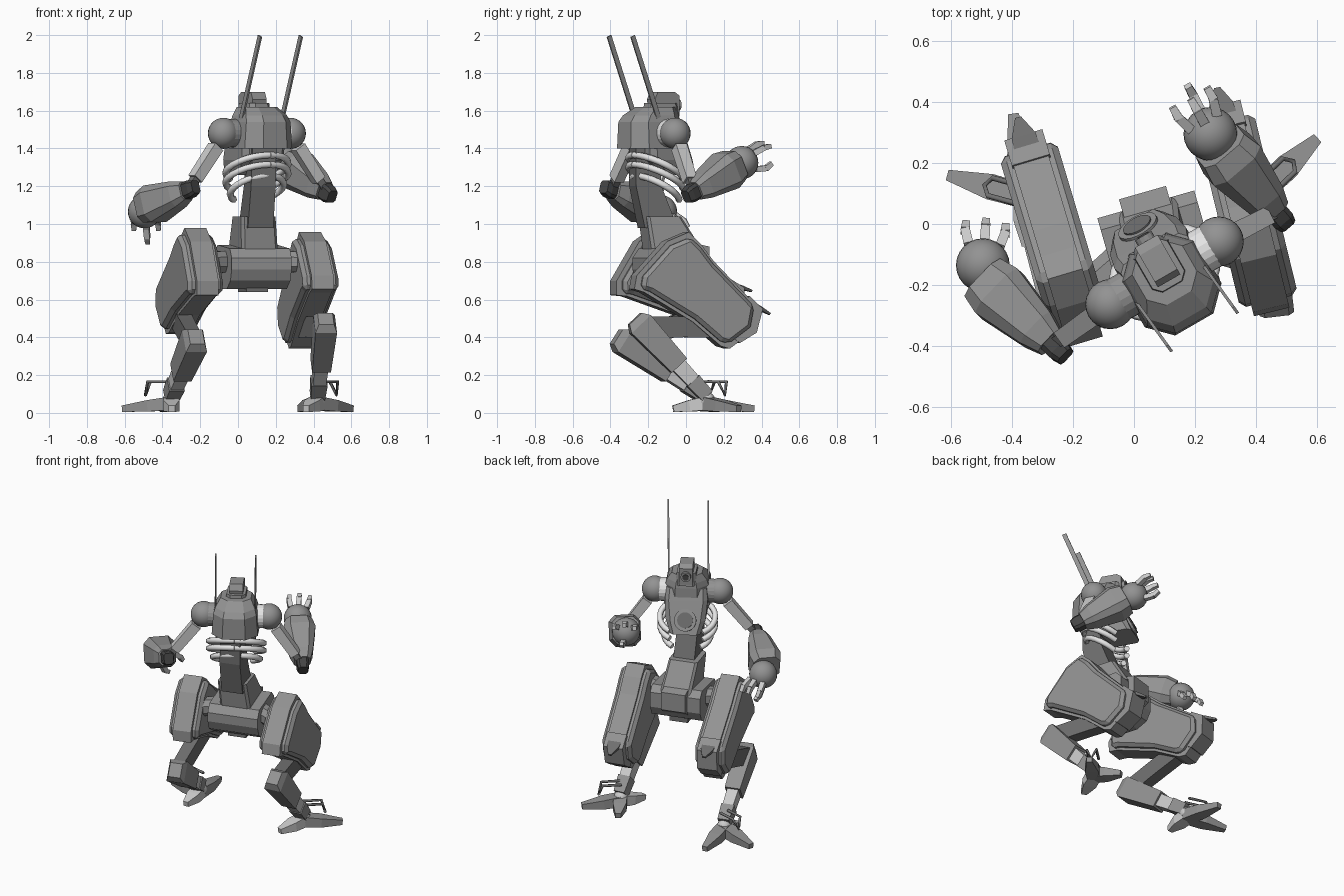
import bpy, bmesh, math
from mathutils import Vector as V

if "Cube" in bpy.data.objects:
    bpy.data.objects.remove(bpy.data.objects["Cube"])


def mat(name, g):
    m = bpy.data.materials.new(name)
    m.diffuse_color = (g, g, g, 1)
    m.use_nodes = True
    m.node_tree.nodes["Principled BSDF"].inputs["Base Color"].default_value = m.diffuse_color
    return m


GREY = mat("mid grey", 0.29)
DARK = mat("dark grey", 0.16)
BLACK = mat("charcoal", 0.06)
PALE = mat("pale grey", 0.6)
WHITE = mat("off white", 0.78)
UP = V((0, 0, 1))


def finish(name, bm, m, smooth=False):
    bmesh.ops.recalc_face_normals(bm, faces=bm.faces)
    me = bpy.data.meshes.new(name)
    bm.to_mesh(me)
    bm.free()
    me.materials.append(m)
    for p in me.polygons:
        p.use_smooth = smooth
    ob = bpy.data.objects.new(name, me)
    bpy.context.collection.objects.link(ob)
    return ob


def loft(name, secs, X, Y, m, k=0.0):
    """secs: (centre, width, height); k chamfers the corners."""
    bm = bmesh.new()
    rings = []
    for c, w, h in secs:
        q, a, b = k * min(w, h), w / 2, h / 2
        if k:
            pts = [(a, -b + q), (a, b - q), (a - q, b), (-a + q, b),
                   (-a, b - q), (-a, -b + q), (-a + q, -b), (a - q, -b)]
        else:
            pts = [(a, -b), (a, b), (-a, b), (-a, -b)]
        rings.append([bm.verts.new(c + X * x + Y * y) for x, y in pts])
    for r, s in zip(rings, rings[1:]):
        for i in range(len(r)):
            j = (i + 1) % len(r)
            bm.faces.new((r[i], r[j], s[j], s[i]))
    bm.faces.new(rings[0])
    bm.faces.new(rings[-1])
    return finish(name, bm, m)


def beam(name, a, b, secs, m, k=0.0, up=UP):
    """Lofted bar from a to b; secs: (fraction, width, height)."""
    a, b = V(a), V(b)
    d = (b - a).normalized()
    X = d.cross(up).normalized()
    return loft(name, [(a.lerp(b, t), w, h) for t, w, h in secs], X, X.cross(d), m, k)


def slab(name, prof, o, X, Y, N, thick, m):
    """Profile in the X/Y plane extruded along N, centred on o."""
    bm = bmesh.new()
    lo, hi = [[bm.verts.new(o + X * x + Y * y + N * s * thick / 2) for x, y in prof] for s in (-1, 1)]
    bm.faces.new(lo)
    bm.faces.new(hi)
    for i in range(len(lo)):
        j = (i + 1) % len(lo)
        bm.faces.new((lo[i], lo[j], hi[j], hi[i]))
    return finish(name, bm, m)


def ball(name, c, r, m):
    bm = bmesh.new()
    bmesh.ops.create_uvsphere(bm, u_segments=24, v_segments=14, radius=r)
    bmesh.ops.translate(bm, verts=bm.verts, vec=V(c))
    return finish(name, bm, m, True)


def disc(name, c, n, r, depth, m, seg=20):
    n = V(n).normalized()
    X = n.orthogonal().normalized()
    Y = n.cross(X)
    prof = [(r * math.cos(i * math.tau / seg), r * math.sin(i * math.tau / seg)) for i in range(seg)]
    return slab(name, prof, V(c), X, Y, n, depth, m)


def tube(name, pts, r, m):
    cu = bpy.data.curves.new(name, 'CURVE')
    cu.dimensions = '3D'
    cu.bevel_depth, cu.bevel_resolution = r, 1
    sp = cu.splines.new('POLY')
    sp.points.add(len(pts) - 1)
    for p, q in zip(sp.points, pts):
        p.co = (*q, 1)
    cu.use_fill_caps = True
    cu.materials.append(m)
    bpy.context.collection.objects.link(bpy.data.objects.new(name, cu))


# Torso frame, turned 30 degrees; U to its right, F forward
a = math.radians(30)
U, F = V((math.cos(a), math.sin(a), 0)), V((-math.sin(a), math.cos(a), 0))


def T(u, v, z):
    return V((0.10, -0.16, z)) + U * u + F * v


# Shoulder hood, chest, head
loft("shoulder_hood", [(T(0, -.04, 1.40), .29, .31), (T(0, -.04, 1.54), .27, .30),
                       (T(0, -.03, 1.575), .25, .27), (T(0, 0, 1.62), .19, .19)], U, F, GREY, .25)
loft("chest", [(T(0, .0, 1.53), .25, .18), (T(0, .01, 1.46), .27, .22),
               (T(0, .04, 1.34), .25, .26), (T(0, .10, 1.26), .19, .20)], U, F, GREY, .12)
cn = F * .9 + UP * .43
disc("chest_port_rim", T(0, .165, 1.345), cn, .07, .03, GREY)
disc("chest_port", T(0, .168, 1.347), cn, .05, .034, DARK)
loft("neck", [(T(0, .03, 1.56), .14, .18), (T(0, .03, 1.64), .12, .16)], U, F, GREY, .2)
slab("head", [(-.02, 1.6), (-.03, 1.66), (-.01, 1.70), (.09, 1.70), (.12, 1.68), (.12, 1.57), (.08, 1.57)],
     T(0, 0, 0), F, UP, U, .085, GREY)
disc("eye_rim", T(0, .125, 1.63), F, .032, .03, GREY, 14)
disc("eye", T(0, .13, 1.63), F, .02, .03, BLACK, 14)

# Antennas and shoulders
for s, side in ((-1, "left"), (1, "right")):
    slab(side + "_antenna", [(-.035, 1.55), (-.065, 1.55), (-.235, 1.99), (-.21, 2.0)],
         T(s * .125 - .007, 0, 0), F - U * .1, UP, U, .01, GREY)
    disc(side + "_shoulder_collar", T(s * .15, 0, 1.48), U, .075, .06, WHITE if s > 0 else GREY)
    ball(side + "_shoulder_ball", T(s * .205, 0, 1.48), .082, GREY)

# Ribs: loops hanging forward and down from the spine
for i, (z, r) in enumerate(((1.365, .175), (1.315, .175), (1.255, .15))):
    for s in (-1, 1):
        pts = [T(s * r * math.sin(t), .0 - r * .75 * math.cos(t), z - .07 * (1 - math.cos(t)))
               for t in [math.pi * j / 10 * .8 for j in range(11)]]
        tube(f"rib_{i}_{s}", pts, .019, WHITE)

# Spine, abdomen, pelvis (turned 16 degrees)
a = math.radians(16)
PX, PY = V((math.cos(a), math.sin(a), 0)), V((-math.sin(a), math.cos(a), 0))
loft("spine", [(V((.125, -.225, 1.45)), .13, .12), (V((.115, -.215, 1.2)), .135, .14),
               (V((.095, -.15, .98)), .14, .18)], PX, PY, DARK)
loft("abdomen", [(V((.085, -.14, 1.04)), .19, .19), (V((.08, -.07, .86)), .2, .28)], PX, PY, GREY, .08)
P0 = V((.08, -.08, 0))
slab("pelvis", [(-.14, .70), (-.165, .76), (-.165, .82), (-.13, .87), (.11, .89), (.15, .85),
                (.15, .75), (.12, .69), (.05, .655), (-.07, .655)], P0, PY, UP, PX, .33, GREY)
slab("pelvis_front_plate", [(.1, .70), (.1, .90), (.19, .88), (.19, .76)], P0, PY, UP, PX, .16, GREY)
slab("pelvis_keel", [(-.08, .64), (-.08, .7), (.08, .7), (.08, .64)], P0, PY, UP, PX, .12, DARK)

# Legs
THIGH = [(-.05, -.22), (-.083, -.154), (-.06, .09), (.004, .2), (.094, .19), (.205, .16),
         (.546, .11), (.6, 0), (.555, -.157), (.508, -.175), (.309, -.165), (.004, -.2)]
LEGS = {  # hip, knee, rear joint, ankle, toe tips
    "left": ((-.2, -.25, .8), (-.335, .20, .575), (-.235, -.32, .37), (-.355, .09, .09),
             ((-.61, .16), (-.395, .36), (-.35, -.07)), -1),
    "right": ((.41, -.12, .8), (.31, .29, .48), (.46, -.23, .455), (.42, .11, .09),
              ((.6, .28), (.33, .27), (.36, -.06)), 1)}
for side, (hip, knee, rear, ank, toes, sg) in LEGS.items():
    hip, knee, rear, ank = V(hip), V(knee), V(rear), V(ank)
    d = (knee - hip).normalized()
    N = d.cross(UP).normalized()
    Y = N.cross(d)
    slab(side + "_thigh_core", THIGH, hip, d, Y, N, .12, GREY)
    ob = slab(side + "_thigh_armour", [(.02 + x * .92, y * .9) for x, y in THIGH], hip, d, Y, N, .195, GREY)
    bv = ob.modifiers.new("bevel", 'BEVEL')
    bv.width, bv.segments, bv.angle_limit = .02, 1, math.radians(50)
    slab(side + "_knee_block", [(.47, .13), (.57, .12), (.62, 0), (.58, -.1), (.47, -.1)],
         hip, d, Y, N, .13, GREY)
    beam(side + "_knee_tip", hip + d * .5 + Y * .11, hip + d * .63 + Y * .13,
         [(0, .09, .02), (.5, .08, .02), (1, .02, .012)], DARK)
    # Hip axle
    c = (P0 + UP * .8)
    beam(side + "_hip_axle", c + PX * sg * .12, hip, [(0, .12, .12), (1, .1, .1)], GREY, .28)
    # Shank, rear joint and lower leg
    beam(side + "_shank", knee - Y * .03, rear, [(0, .08, .12), (.55, .08, .11), (1, .075, .11)], DARK)
    beam(side + "_lower_leg", rear, ank, [(-.12, .08, .09), (-.04, .115, .14), (.56, .1, .11)], GREY)
    beam(side + "_lower_rod", rear, ank, [(.5, .075, .085), (.8, .07, .075)], PALE)
    beam(side + "_ankle_cuff", rear, ank, [(.78, .085, .085), (1.0, .075, .075)], GREY)
    ball(side + "_ankle_ball", ank - UP * .025, .045, PALE)
    # Three toes
    f = V((ank.x, ank.y, 0))
    for i, (x, y) in enumerate(toes):
        beam(f"{side}_toe_{i}", f + UP * .05, (x, y, .022),
             [(0, .08, .07), (.45, .085, .06), (1, .035, .034)], PALE if i == 2 else GREY)
    # Ankle loop
    o = (V((toes[0][0], toes[0][1], 0)) - f).normalized()
    w = o.cross(UP) * .03
    b = f + UP * .165
    tube(side + "_ankle_loop", [b + w, b + o * .12 + w, b + o * .14 - UP * .07,
                                b + o * .12 - w, b - w], .009, DARK)

# Arms: shoulder, elbow, wrist, hand centre, finger direction
ARMS = {"left": (T(-.22, 0, 1.45), (-.265, -.395, 1.18), (-.47, -.20, 1.095), (-.495, -.135, 1.065), (.05, .7, -.75)),
        "right": (T(.22, 0, 1.45), (.465, .04, 1.17), (.295, .24, 1.30), (.25, .295, 1.325), (-.45, .8, .35))}
for side, (sh, el, wr, hand, fd) in ARMS.items():
    el, wr, hand, fd = V(el), V(wr), V(hand), V(fd).normalized()
    beam(side + "_upper_arm", sh, el, [(.15, .065, .065), (.78, .06, .06)], PALE)
    beam(side + "_elbow_rod", sh, el, [(.75, .04, .04), (1, .04, .04)], DARK)
    beam(side + "_elbow", el, wr, [(-.2, .06, .07), (-.1, .075, .09), (.16, .075, .09)], BLACK, .2)
    beam(side + "_forearm", el, wr, [(.04, .1, .1), (.25, .14, .14), (.85, .2, .2), (1.08, .17, .17)],
         GREY, .2)
    ball(side + "_hand", hand, .088, GREY)
    # Fingers and thumb
    X = fd.cross(UP).normalized()
    Z = X.cross(fd)
    for i, (x, z) in enumerate(((-.05, .03), (0, .045), (.05, .03), (.01, -.06))):
        p = hand + fd * .06 + X * x + Z * z
        q = p + fd * .06 + X * x * .3 + Z * z * .3
        beam(f"{side}_finger_{i}", p, q, [(0, .032, .032), (1, .03, .03)], PALE)
        beam(f"{side}_fingertip_{i}", q, q + fd * .04 - Z * z * .2, [(-.1, .03, .03), (1, .024, .024)], PALE)
